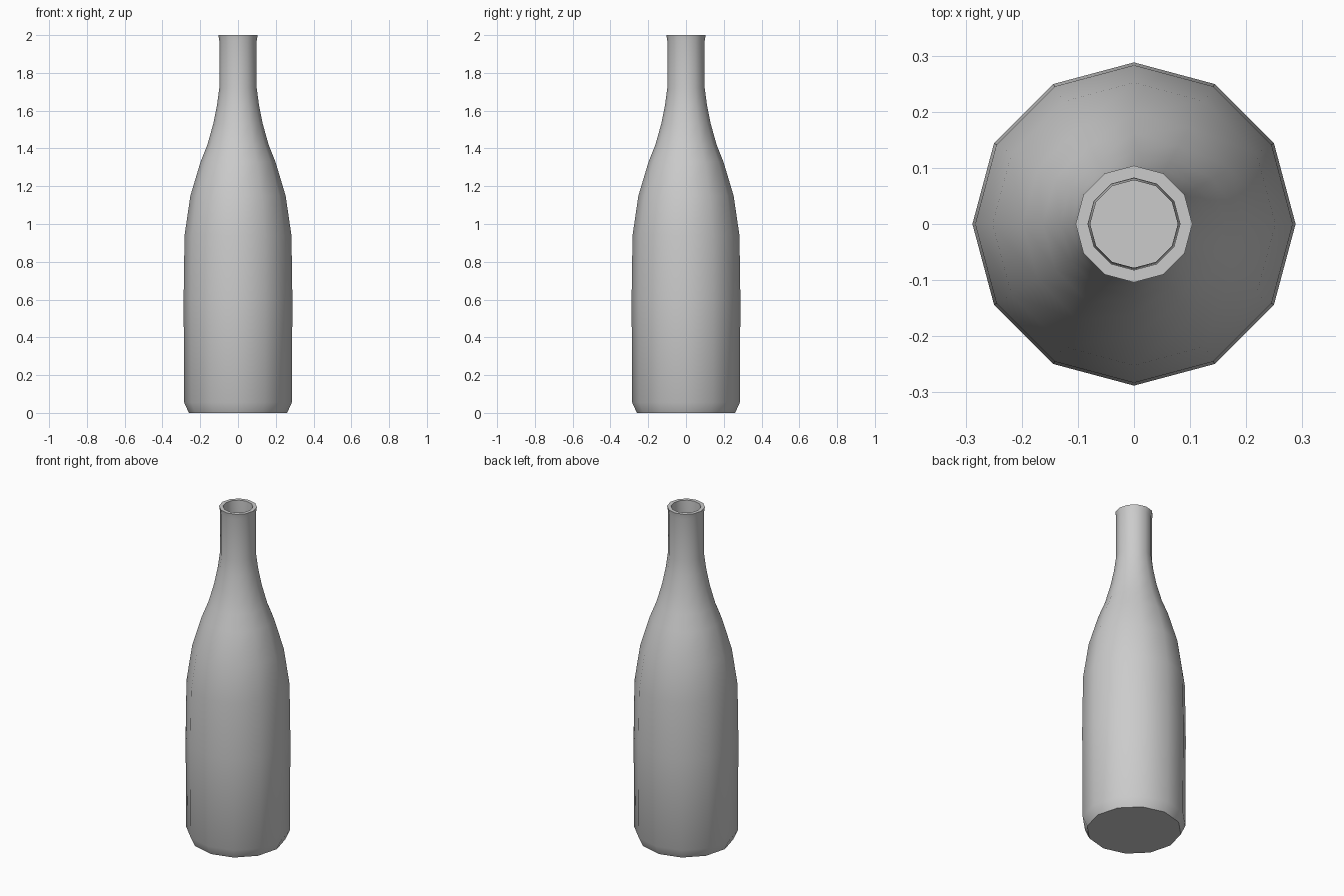
import bpy, bmesh, math

if "Cube" in bpy.data.objects:
    bpy.data.objects.remove(bpy.data.objects["Cube"])

SIDES = 12
WALL = 0.022

# outer profile (radius, height), bottom to lip
outer = [(0.26, 0.0), (0.285, 0.055), (0.288, 0.6), (0.283, 0.94), (0.252, 1.15),
         (0.198, 1.33), (0.162, 1.42), (0.131, 1.53), (0.111, 1.63),
         (0.099, 1.72), (0.099, 1.97), (0.104, 2.0)]

# inner wall, lip down to the inside floor
inner = [(0.082, 2.0), (0.078, 1.72)]
inner += [(r - WALL, z) for r, z in reversed(outer[1:9])]
inner += [(0.24, 0.022)]

bm = bmesh.new()
rings = []
for r, z in outer + inner:
    rings.append([bm.verts.new((r * math.cos(2 * math.pi * i / SIDES),
                                r * math.sin(2 * math.pi * i / SIDES), z))
                  for i in range(SIDES)])

# walls between successive rings
for a, b in zip(rings, rings[1:]):
    for i in range(SIDES):
        j = (i + 1) % SIDES
        bm.faces.new((a[i], a[j], b[j], b[i]))

# underside and inside floor
bm.faces.new(rings[0][::-1])
bm.faces.new(rings[-1])
bmesh.ops.recalc_face_normals(bm, faces=bm.faces)

mesh = bpy.data.meshes.new("bottle")
bm.to_mesh(mesh)
bm.free()
bottle = bpy.data.objects.new("bottle", mesh)
bpy.context.collection.objects.link(bottle)

# smooth sides, crisp lip and base
bpy.context.view_layer.objects.active = bottle
bottle.select_set(True)
bpy.ops.object.shade_smooth_by_angle(angle=math.radians(40))
